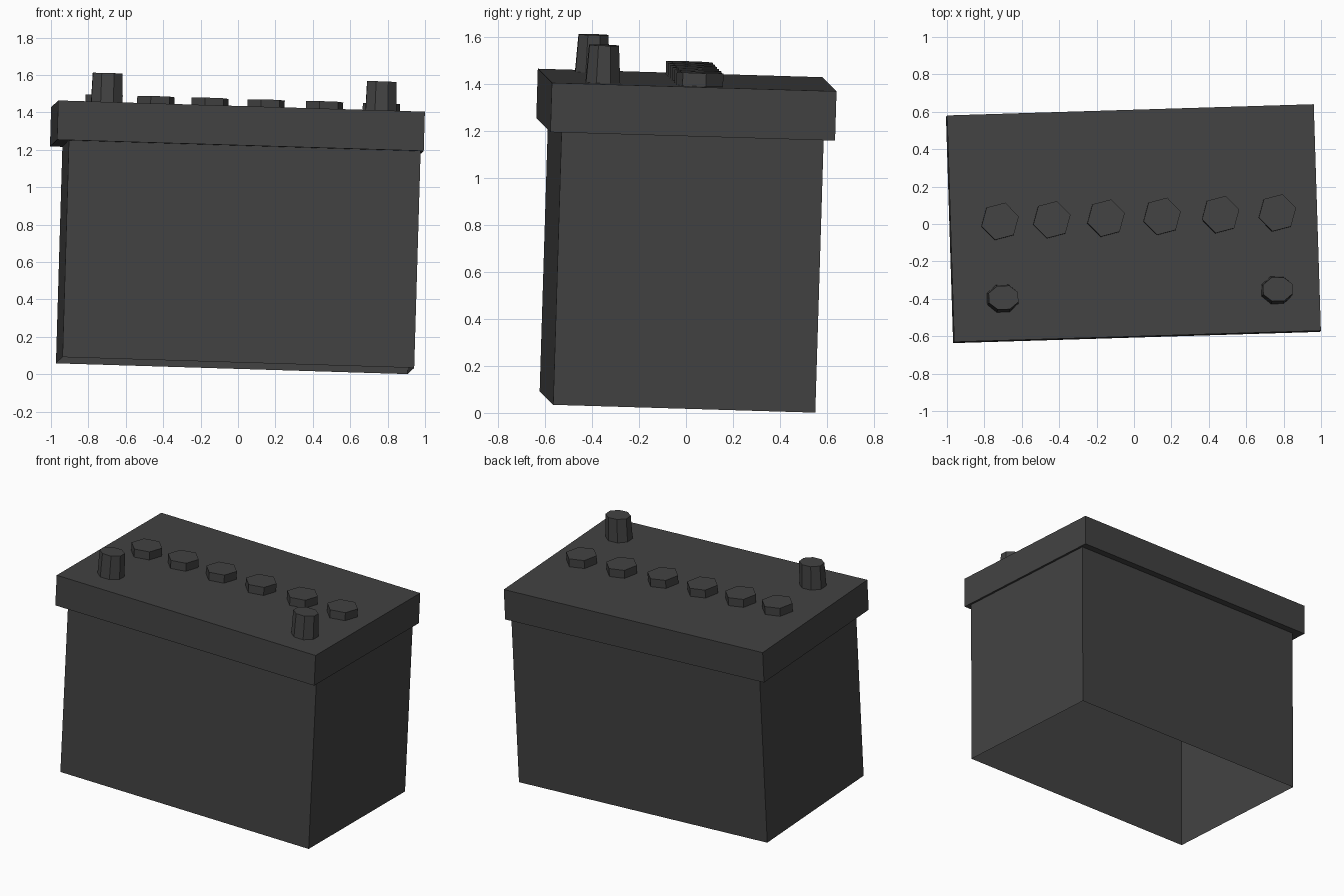
import bpy, bmesh
from math import cos, sin, pi, radians
from mathutils import Matrix, Vector

if "Cube" in bpy.data.objects:
    bpy.data.objects.remove(bpy.data.objects["Cube"])

# Slightly tilted frame, origin at the centre of the lid top
u = Vector((1.96, 0.06, -0.06)).normalized()
w = u.cross(Vector((-0.04, 1.21, -0.036))).normalized()
v = w.cross(u)
FRAME = Matrix.Translation((0, 0.005, 1.416)) @ Matrix((u, v, w)).transposed().to_4x4()

dark = bpy.data.materials.new("dark_plastic")
dark.diffuse_color = (0.055, 0.055, 0.055, 1)
dark.use_nodes = True
dark.node_tree.nodes["Principled BSDF"].inputs["Base Color"].default_value = dark.diffuse_color


def rect(cx, hx, hy, z):
    return [(cx - hx, -hy, z), (cx + hx, -hy, z), (cx + hx, hy, z), (cx - hx, hy, z)]


def ngon(cx, cy, rx, ry, z, n, a0):
    return [(cx + rx * cos(a0 + 2 * pi * i / n), cy + ry * sin(a0 + 2 * pi * i / n), z)
            for i in range(n)]


def loft(name, rings):
    """Skin the rings upward, close the top and leave the bottom open."""
    bm = bmesh.new()
    loops = [[bm.verts.new(p) for p in ring] for ring in rings]
    for a, b in zip(loops, loops[1:]):
        n = len(a)
        for i in range(n):
            j = (i + 1) % n
            bm.faces.new((a[i], a[j], b[j], b[i]))
    bm.faces.new(loops[-1])
    bm.transform(FRAME)
    me = bpy.data.meshes.new(name)
    bm.to_mesh(me)
    bm.free()
    me.materials.append(dark)
    ob = bpy.data.objects.new(name, me)
    bpy.context.collection.objects.link(ob)
    return ob


# Case with open bottom, stepping out into the overhanging lid
loft("case_and_lid", [
    rect(0.025, 0.941, 0.558, -1.37),
    rect(0.025, 0.941, 0.558, -0.21),
    rect(0, 0.981, 0.606, -0.21),
    rect(0, 0.981, 0.606, 0),
])

# Row of hexagonal filler caps
for i, x in enumerate((-0.717, -0.44, -0.15, 0.15, 0.463, 0.767)):
    loft(f"filler_cap_{i + 1}",
         [ngon(x, 0.03, 0.103, 0.103, z, 6, radians(13)) for z in (0, 0.056)])

# Two tapered octagonal terminals
for side, x in (("left", -0.715), ("right", 0.753)):
    loft(f"terminal_{side}", [
        ngon(x, -0.382, 0.09, 0.079, 0, 8, pi / 8),
        ngon(x, -0.382, 0.085, 0.068, 0.16, 8, pi / 8),
    ])
